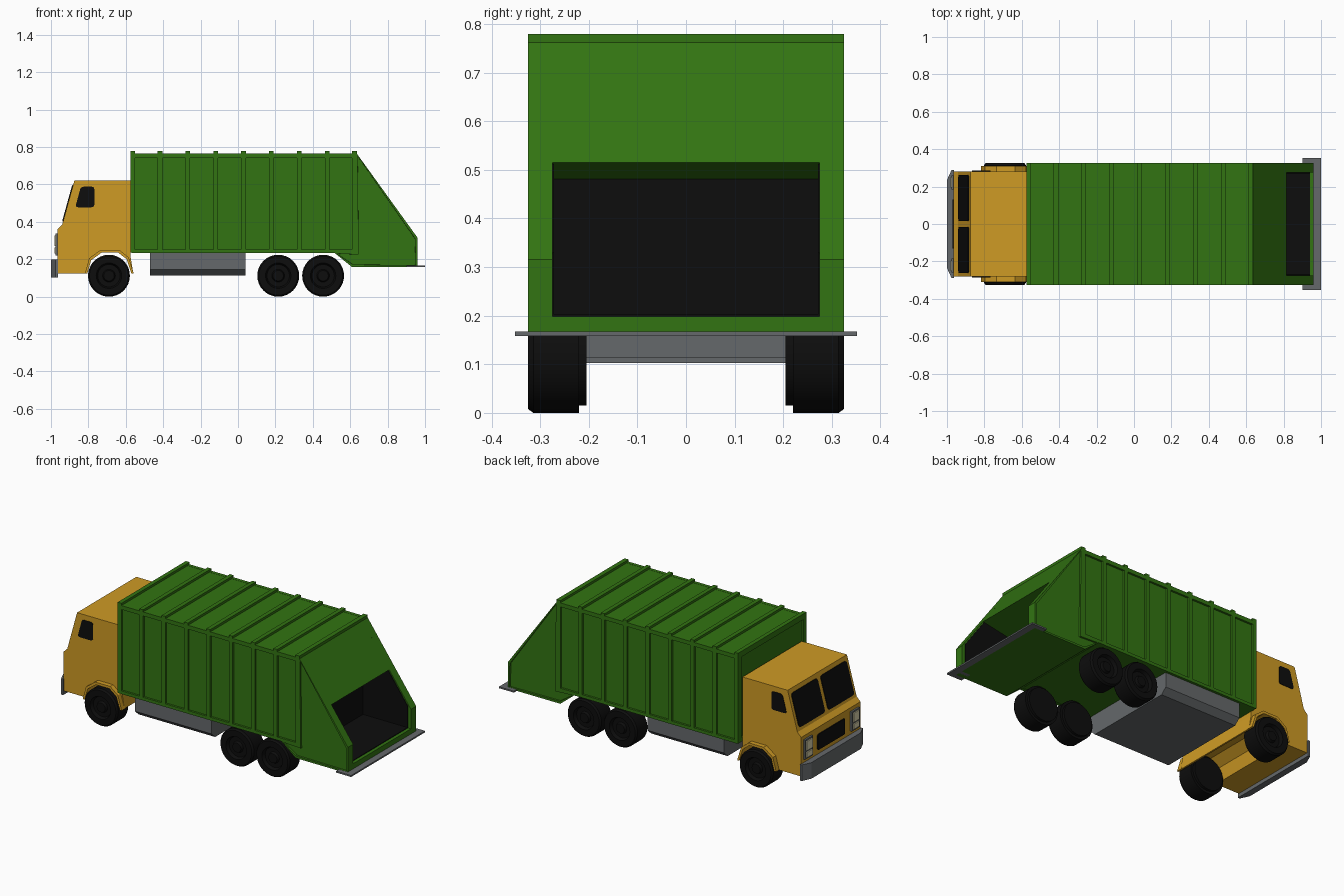
import bpy, bmesh, math
from mathutils import Vector

if "Cube" in bpy.data.objects:
    bpy.data.objects.remove(bpy.data.objects["Cube"])


def material(name, rgb):
    m = bpy.data.materials.new(name)
    m.diffuse_color = (*rgb, 1)
    m.use_nodes = True
    m.node_tree.nodes["Principled BSDF"].inputs["Base Color"].default_value = m.diffuse_color
    return m


GREEN = material("body green", (0.032, 0.175, 0.006))
YELLOW = material("cab yellow", (0.62, 0.325, 0.018))
GREY = material("metal grey", (0.13, 0.14, 0.145))
BLACK = material("black", (0.004, 0.004, 0.004))
CREAM = material("lamp cream", (0.72, 0.66, 0.42))


def finish(name, bm, mat):
    bmesh.ops.recalc_face_normals(bm, faces=bm.faces)
    me = bpy.data.meshes.new(name)
    bm.to_mesh(me)
    bm.free()
    me.materials.append(mat)
    ob = bpy.data.objects.new(name, me)
    bpy.context.collection.objects.link(ob)
    return ob


def solid(name, pts, vec, mat, inset=None):
    """Extrude a planar polygon along vec; inset=(width, depth) recesses the far cap."""
    bm = bmesh.new()
    face = bm.faces.new([bm.verts.new(p) for p in pts])
    ext = bmesh.ops.extrude_face_region(bm, geom=[face], use_keep_orig=True)["geom"]
    bmesh.ops.translate(bm, vec=vec, verts=[g for g in ext if isinstance(g, bmesh.types.BMVert)])
    cap = [g for g in ext if isinstance(g, bmesh.types.BMFace)]
    bmesh.ops.recalc_face_normals(bm, faces=bm.faces)
    if inset:
        bmesh.ops.inset_region(bm, faces=cap, thickness=inset[0], depth=0)
        bmesh.ops.inset_region(bm, faces=cap, thickness=0.001, depth=-inset[1])
    return finish(name, bm, mat)


def prism(name, xz, y0, y1, mat, inset=None):
    return solid(name, [(x, y0, z) for x, z in xz], (0, y1 - y0, 0), mat, inset)


def box(name, x0, x1, y0, y1, z0, z1, mat):
    return prism(name, [(x0, z0), (x1, z0), (x1, z1), (x0, z1)], y0, y1, mat)


def rounded(pts, r, n=4):
    """Replace each corner of a 2D polygon by a small curve."""
    out = []
    for i, p in enumerate(pts):
        p, a, b = Vector(p), Vector(pts[i - 1]), Vector(pts[(i + 1) % len(pts)])
        a, b = p + (a - p).normalized() * r, p + (b - p).normalized() * r
        for k in range(n + 1):
            t = k / n
            out.append(tuple(a * (1 - t) ** 2 + p * 2 * t * (1 - t) + b * t * t))
    return out


def rect(a0, a1, b0, b1):
    return [(a0, b0), (a1, b0), (a1, b1), (a0, b1)]


# Container: core box, rib hoops and edge rails
box("container", -0.565, 0.635, -0.313, 0.313, 0.235, 0.765, GREEN)
ribs = [(-0.575, -0.55)] + [(-0.43 + 0.149 * i, -0.405 + 0.149 * i) for i in range(7)] + [(0.61, 0.637)]
for x0, x1 in ribs:
    for s in (1, -1):
        box("side_rib", x0, x1, s * 0.305, s * 0.325, 0.235, 0.765, GREEN)
    box("roof_rib", x0, x1, -0.325, 0.325, 0.755, 0.779, GREEN)
for s in (1, -1):
    box("top_rail", -0.57, 0.635, s * 0.305, s * 0.325, 0.742, 0.766, GREEN)
    box("bottom_rail", -0.57, 0.635, s * 0.305, s * 0.325, 0.233, 0.252, GREEN)
    box("front_post", -0.575, -0.56, s * 0.295, s * 0.325, 0.235, 0.775, GREEN)
for z0, z1 in ((0.235, 0.26), (0.745, 0.775)):
    box("front_crossbar", -0.575, -0.56, -0.3, 0.3, z0, z1, GREEN)

# Rear hopper: cheeks, upper wedge, floor, black lining
cheek = [(0.635, 0.765), (0.96, 0.315), (0.96, 0.158), (0.61, 0.158), (0.515, 0.235), (0.635, 0.235)]
lining = [(0.64, 0.2), (0.94, 0.2), (0.94, 0.33), (0.81, 0.512), (0.64, 0.48)]
for s in (1, -1):
    prism("hopper_cheek", cheek, s * 0.275, s * 0.325, GREEN, inset=(0.014, 0.01))
    prism("hopper_side_lining", lining, s * 0.271, s * 0.276, BLACK)
prism("hopper_wedge", [(0.635, 0.765), (0.8155, 0.515), (0.64, 0.48), (0.635, 0.48)], -0.276, 0.276, GREEN)
prism("hopper_floor", [(0.515, 0.235), (0.61, 0.158), (0.96, 0.158), (0.96, 0.198), (0.64, 0.198),
                       (0.635, 0.235)], -0.276, 0.276, GREEN)
box("hopper_floor_lining", 0.64, 0.94, -0.275, 0.275, 0.196, 0.202, BLACK)
box("hopper_back_lining", 0.636, 0.643, -0.275, 0.275, 0.198, 0.482, BLACK)
box("rear_step", 0.9, 1.0, -0.352, 0.352, 0.158, 0.167, GREY)

# Under-floor tank with chamfered lower edges
tank = [(-0.31, 0.237), (-0.31, 0.145), (-0.275, 0.113), (0.275, 0.113), (0.31, 0.145), (0.31, 0.237)]
solid("under_tank", [(-0.47, y, z) for y, z in tank], (0.51, 0, 0), GREY)

# Cab with wheel arch running across its width
arch = [(-0.805, 0.125), (-0.785, 0.195), (-0.73, 0.235), (-0.64, 0.235), (-0.595, 0.2), (-0.57, 0.125)]
prism("cab", [(-0.965, 0.125), (-0.965, 0.36), (-0.94, 0.385), (-0.875, 0.62), (-0.574, 0.62),
              (-0.574, 0.21), (-0.56, 0.125)] + arch[::-1], -0.282, 0.282, YELLOW)
flare = [(-0.818, 0.125), (-0.796, 0.205), (-0.735, 0.25), (-0.635, 0.25), (-0.584, 0.21), (-0.558, 0.125)]
side_glass = rounded([(-0.87, 0.478), (-0.768, 0.478), (-0.768, 0.588), (-0.84, 0.588)], 0.016)
slope = Vector((0.065, 0, 0.235)).normalized()
out = Vector((-slope.z, 0, slope.x))
for s in (1, -1):
    prism("wheel_flare", flare + arch[::-1], s * 0.275, s * 0.31, YELLOW)
    prism("side_window", side_glass, s * 0.278, s * 0.285, BLACK)
    # Windscreen pane lying on the sloped front
    pane = rounded(rect(0.015, 0.262, 0.018, 0.218), 0.02)
    base = Vector((-0.94, 0, 0.385))
    solid("windscreen", [base + Vector((0, s * y, 0)) + slope * v for y, v in pane], out * 0.005, BLACK)
    # Headlight frame with two stacked lamps
    solid("headlight_frame", [(-0.964, s * y, z) for y, z in rect(0.185, 0.26, 0.22, 0.338)],
          (-0.012, 0, 0), GREY)
    for z0, z1 in ((0.23, 0.262), (0.272, 0.328)):
        solid("headlight", [(-0.97, s * y, z) for y, z in rect(0.195, 0.25, z0, z1)],
              (-0.012, 0, 0), CREAM)
solid("grille", [(-0.964, y, z) for y, z in rounded(rect(-0.13, 0.13, 0.225, 0.32), 0.012)],
      (-0.006, 0, 0), BLACK)
bumper = [(-0.962, -0.29), (-0.975, -0.29), (-1.0, -0.235), (-1.0, 0.235), (-0.975, 0.29), (-0.962, 0.29)]
solid("bumper", [(x, y, 0.103) for x, y in bumper], (0, 0, 0.097), GREY)

# Wheels: lathed (radius, distance from centre line) profile
profile = [(0, 0.205), (0.097, 0.205), (0.097, 0.22), (0.112, 0.22), (0.112, 0.314), (0.104, 0.325),
           (0.068, 0.325), (0.06, 0.305), (0.034, 0.305), (0.028, 0.32), (0, 0.32)]
for x in (-0.69, 0.215, 0.455):
    for s in (1, -1):
        bm = bmesh.new()
        vs = [bm.verts.new((x + r, s * y, 0.112)) for r, y in profile]
        es = [bm.edges.new(p) for p in zip(vs, vs[1:])]
        bmesh.ops.spin(bm, geom=vs + es, cent=(x, 0, 0.112), axis=(0, 1, 0),
                       angle=math.tau, steps=32, use_merge=True)
        bmesh.ops.remove_doubles(bm, verts=bm.verts, dist=0.0005)
        wheel = finish("wheel", bm, BLACK)
        bpy.ops.object.select_all(action="DESELECT")
        wheel.select_set(True)
        bpy.context.view_layer.objects.active = wheel
        bpy.ops.object.shade_smooth_by_angle(angle=math.radians(30))
